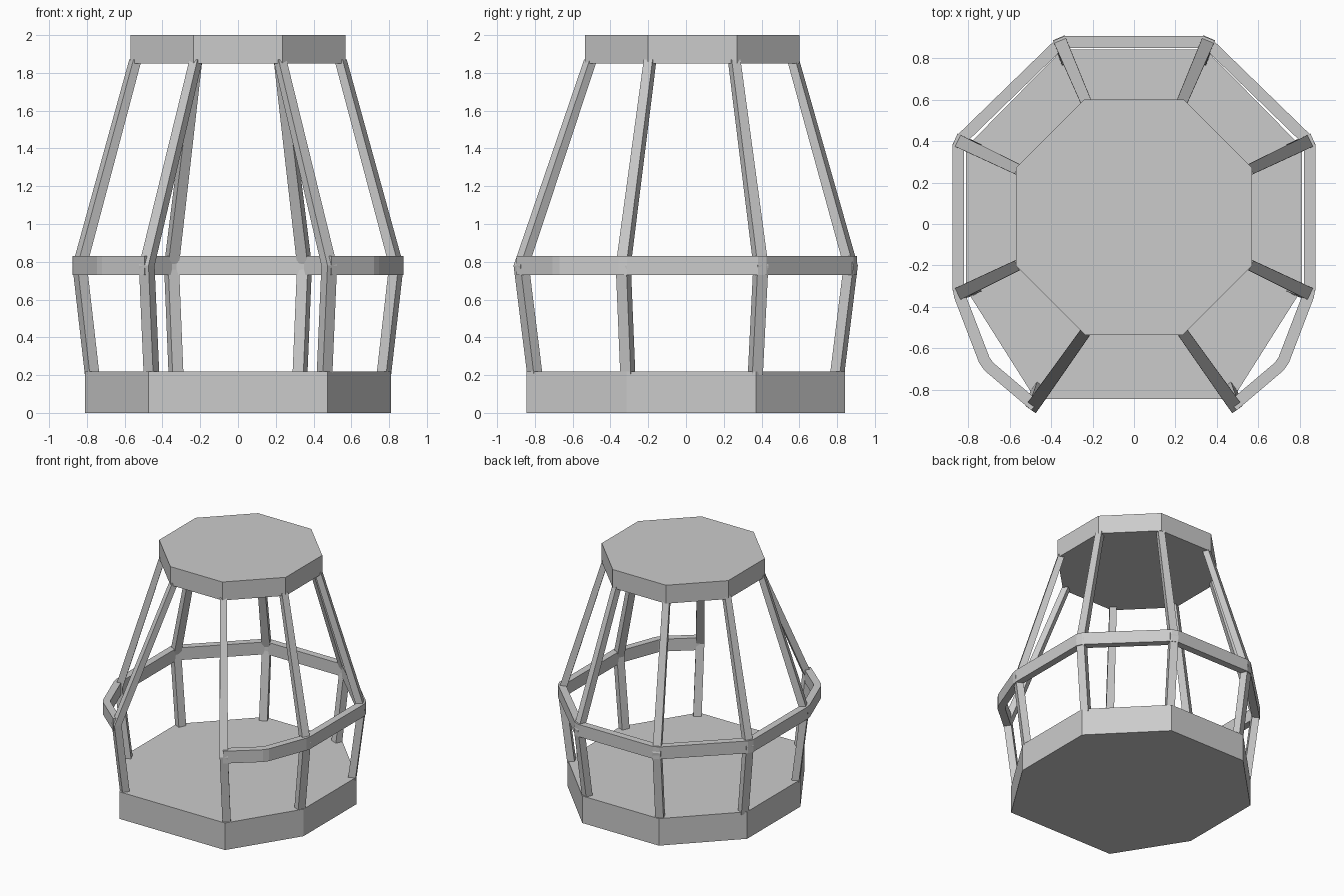
import bpy
from mathutils import Vector

if "Cube" in bpy.data.objects:
    bpy.data.objects.remove(bpy.data.objects["Cube"])


def make_mesh(name, verts, faces):
    me = bpy.data.meshes.new(name)
    me.from_pydata([tuple(v) for v in verts], [], faces)
    me.update()
    ob = bpy.data.objects.new(name, me)
    bpy.context.collection.objects.link(ob)
    return ob


def loft(name, sections):
    """Skin a list of equal-sized closed sections and cap both ends."""
    n = len(sections[0])
    verts = [v for s in sections for v in s]
    faces = [tuple(reversed(range(n))),
             tuple(range(len(verts) - n, len(verts)))]
    for i in range(len(sections) - 1):
        for j in range(n):
            k = (j + 1) % n
            faces.append((i * n + j, i * n + k, (i + 1) * n + k, (i + 1) * n + j))
    return make_mesh(name, verts, faces)


def mirrored(right):
    """Complete a right-hand outline (front to back) into a full loop."""
    return right + [(-x, y) for x, y in reversed(right)]


def slab(name, right, z0, z1):
    loop = mirrored(right)
    loft(name, [[(x, y, z) for x, y in loop] for z in (z0, z1)])


# Base and roof slabs
slab("base", [(.475, -.845), (.81, -.315), (.81, .37), (.345, .842)], 0, .22)
slab("roof", [(.235, -.535), (.57, -.20), (.57, .27), (.24, .60)], 1.85, 2.0)

# Bent posts: foot, knee at the rail, top under the roof
posts = {
    "front": ((.458, -.80), (.483, -.872), (.222, -.505)),
    "front_side": ((.772, -.308), (.838, -.332), (.543, -.19)),
    "back_side": ((.772, .367), (.838, .396), (.543, .255)),
    "back": ((.328, .80), (.352, .872), (.222, .567)),
}
for label, pts in posts.items():
    for side, sx in (("right", 1), ("left", -1)):
        foot, knee, top = [Vector((x * sx, y)) for x, y in pts]
        u = (knee - top).normalized()
        v = Vector((-u.y, u.x))
        sections = []
        for p, z, d, w in ((foot, .20, .028, .031), (knee, .78, .028, .031),
                           (top, 1.87, .024, .026)):
            sections.append([(q.x, q.y, z) for q in
                             (p - u * d - v * w, p + u * d - v * w,
                              p + u * d + v * w, p - u * d + v * w)])
        loft(f"{label}_{side}_post", sections)

# Hand rail: open at the front, with slightly clipped corners
path = [Vector(p) for p in mirrored(
    [(.477, -.877), (.715, -.675), (.847, -.33), (.847, .395), (.35, .878)])]
clipped = [path[0]]
for a, b, c in zip(path, path[1:], path[2:]):
    clipped += [b + (a - b).normalized() * .02, b + (c - b).normalized() * .02]
clipped.append(path[-1])

half, z0, z1 = .028, .73, .83
sections = []
for i, p in enumerate(clipped):
    a = (p - clipped[i - 1]).normalized() if i else None
    b = (clipped[i + 1] - p).normalized() if i < len(clipped) - 1 else None
    a, b = a or b, b or a
    t = (a + b).normalized()
    off = Vector((t.y, -t.x)) * half / max(t.dot(a), .5)
    o, n = p + off, p - off
    sections.append([(n.x, n.y, z0), (n.x, n.y, z1), (o.x, o.y, z1), (o.x, o.y, z0)])
rail = loft("hand_rail", sections)

# Make all face directions consistent
import bmesh
for ob in bpy.context.collection.objects:
    bm = bmesh.new()
    bm.from_mesh(ob.data)
    bmesh.ops.recalc_face_normals(bm, faces=bm.faces)
    bm.to_mesh(ob.data)
    bm.free()
